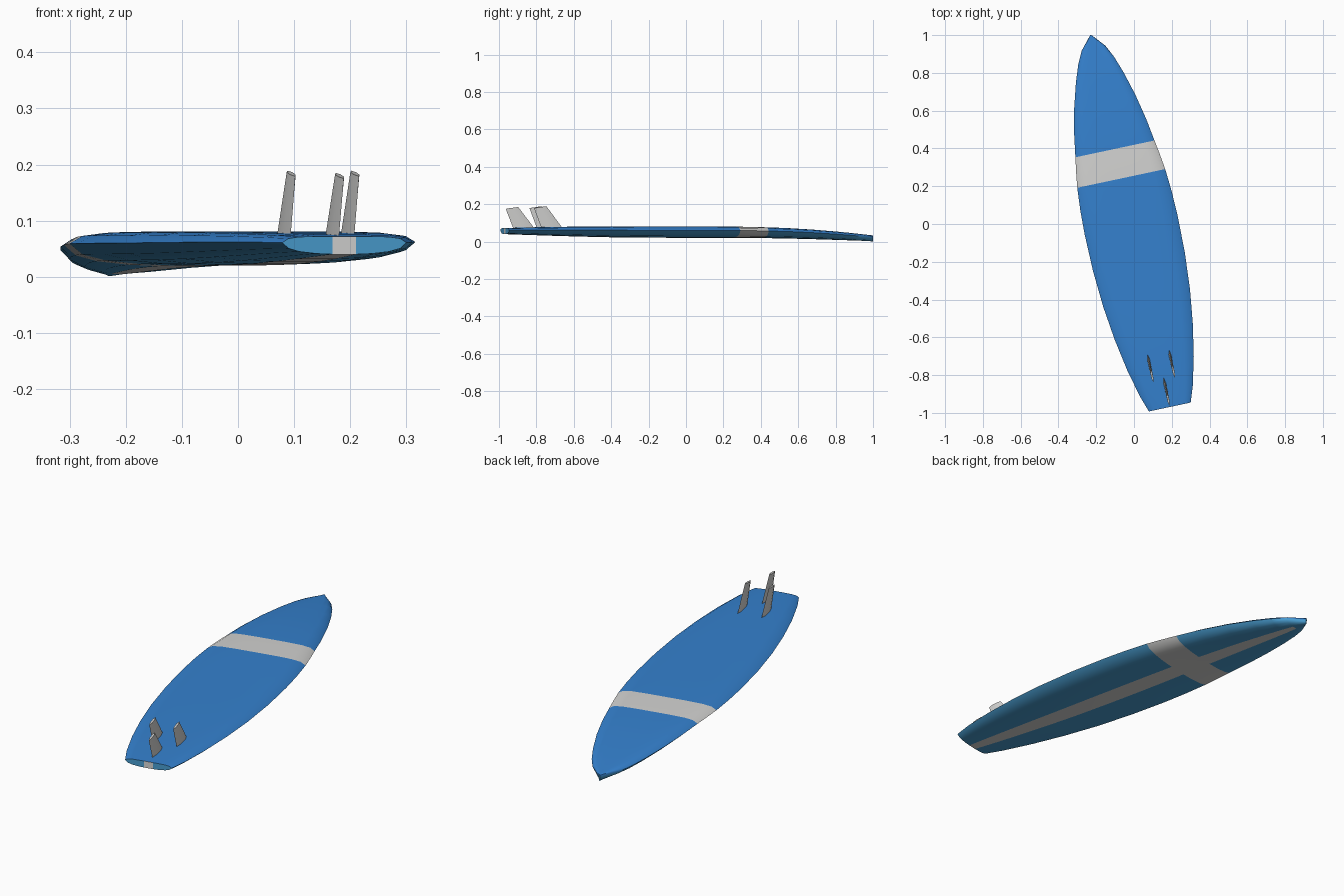
import bpy, bmesh, math
from mathutils import Matrix

if "Cube" in bpy.data.objects:
    bpy.data.objects.remove(bpy.data.objects["Cube"])

TURN = Matrix.Rotation(math.radians(12.0), 4, 'Z')
MID = -0.016   # centre line of the board before turning


def material(name, rgb):
    m = bpy.data.materials.new(name)
    m.diffuse_color = (*rgb, 1.0)
    m.use_nodes = True
    m.node_tree.nodes["Principled BSDF"].inputs["Base Color"].default_value = m.diffuse_color
    return m


blue = material("blue_base", (0.035, 0.22, 0.62))
sky = material("light_blue_deck", (0.065, 0.33, 0.62))
white = material("off_white", (0.65, 0.65, 0.64))


def finish(name, bm, mats, angle):
    bmesh.ops.recalc_face_normals(bm, faces=bm.faces)
    bm.transform(TURN)
    me = bpy.data.meshes.new(name)
    bm.to_mesh(me)
    bm.free()
    for m in mats:
        me.materials.append(m)
    ob = bpy.data.objects.new(name, me)
    bpy.context.collection.objects.link(ob)
    bpy.ops.object.select_all(action='DESELECT')
    bpy.context.view_layer.objects.active = ob
    ob.select_set(True)
    bpy.ops.object.shade_smooth_by_angle(angle=math.radians(angle))
    return ob


# Board stations: position along length, half width, upper z, lower z
stations = [
    (-0.987, 0.113, 0.072, 0.040), (-0.90, 0.143, 0.075, 0.037),
    (-0.75, 0.180, 0.078, 0.032), (-0.58, 0.211, 0.080, 0.027),
    (-0.40, 0.234, 0.081, 0.023), (-0.20, 0.248, 0.081, 0.021),
    (0.00, 0.251, 0.081, 0.020), (0.13, 0.247, 0.081, 0.020),
    (0.25, 0.238, 0.080, 0.020), (0.33, 0.227, 0.079, 0.0195),
    (0.41, 0.214, 0.077, 0.019), (0.53, 0.195, 0.073, 0.017),
    (0.67, 0.165, 0.065, 0.014), (0.80, 0.128, 0.055, 0.010),
    (0.89, 0.096, 0.047, 0.007), (0.955, 0.064, 0.040, 0.005),
    (1.026, 0.003, 0.033, 0.001)]

# Cross-section: fraction of half width, upper height, lower height (0..1)
section = [(0.19, 1.0, 0.0), (0.45, 0.995, 0.04), (0.72, 0.97, 0.15),
           (0.90, 0.88, 0.33), (1.0, 0.65, 0.65)]
section = [(-f, u, l) for f, u, l in reversed(section)] + section
N = len(section)

bm = bmesh.new()
upper, lower = [], []
for y, w, top, bot in stations:
    up, lo = [], []
    for i, (f, u, l) in enumerate(section):
        x = MID + f * w
        v = bm.verts.new((x, y, bot + (top - bot) * u))
        up.append(v)
        lo.append(v if i in (0, N - 1) else
                  bm.verts.new((x, y, bot + (top - bot) * l)))
    upper.append(up)
    lower.append(lo)


def add_face(verts, index):
    f = bm.faces.new(list(dict.fromkeys(verts)))
    f.material_index = index


centre = N // 2 - 1
for s in range(len(stations) - 1):
    y = (stations[s][0] + stations[s + 1][0]) / 2
    band = 0.25 < y < 0.41                       # cross band wraps all round
    for i in range(N - 1):
        stripe = i == centre and y < 0.955       # long stripe on the deck only
        for rows, idx in ((upper, 2 if band else 0),
                          (lower, 2 if band or stripe else 1)):
            add_face([rows[s][i], rows[s][i + 1],
                      rows[s + 1][i + 1], rows[s + 1][i]], idx)
# Tail and nose caps
for s in (0, -1):
    for i in range(N - 1):
        add_face([upper[s][i], upper[s][i + 1], lower[s][i + 1], lower[s][i]],
                 2 if s == 0 and i == centre else 1)
finish("surfboard", bm, [blue, sky, white], 35)


# Fins: swept blades with a six-sided section
def fin(name, x, lead, tip_z):
    bm = bmesh.new()
    rings = []
    for a, b, za, zb, t in ((lead, lead - 0.115, 0.072, 0.072, 0.0065),
                            (lead - 0.088, lead - 0.156, tip_z, tip_z - 0.010, 0.005)):
        pts = [(0, 0), (0.25, 1), (0.7, 1), (1, 0), (0.7, -1), (0.25, -1)]
        rings.append([bm.verts.new((MID + x + t * side, a + (b - a) * k,
                                    za + (zb - za) * k)) for k, side in pts])
    for i in range(6):
        j = (i + 1) % 6
        bm.faces.new((rings[0][i], rings[0][j], rings[1][j], rings[1][i]))
    for r in rings:
        bm.faces.new(r)
    finish(name, bm, [white], 20)


fin("left_fin", -0.058, -0.684, 0.189)
fin("right_fin", 0.058, -0.684, 0.189)
fin("centre_fin", 0.0, -0.826, 0.185)
